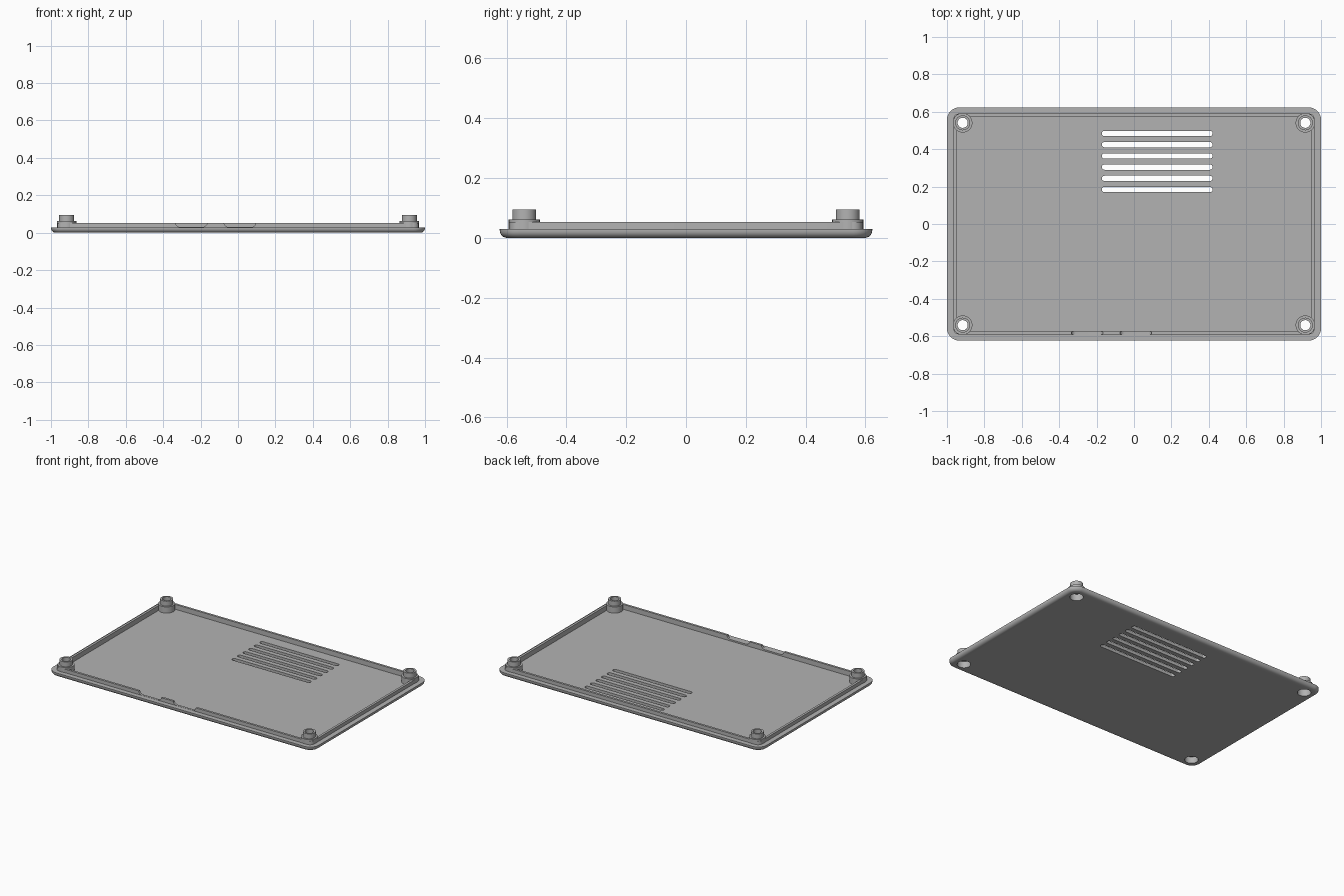
import bpy, bmesh
from math import sin, cos, pi, radians
from mathutils import Matrix

cube = bpy.data.objects.get("Cube")
if cube:
    bpy.data.objects.remove(cube, do_unlink=True)

grey = bpy.data.materials.new("grey plastic")
grey.use_nodes = True
COLOUR = (0.45, 0.45, 0.45, 1)
grey.diffuse_color = COLOUR
grey.node_tree.nodes["Principled BSDF"].inputs["Base Color"].default_value = COLOUR


def finish(bm, name):
    bmesh.ops.recalc_face_normals(bm, faces=bm.faces)
    mesh = bpy.data.meshes.new(name)
    bm.to_mesh(mesh)
    bm.free()
    mesh.materials.append(grey)
    obj = bpy.data.objects.new(name, mesh)
    bpy.context.collection.objects.link(obj)
    return obj


def smooth(obj):
    bpy.ops.object.select_all(action='DESELECT')
    obj.select_set(True)
    bpy.context.view_layer.objects.active = obj
    bpy.ops.object.shade_smooth_by_angle(angle=radians(30))


def rounded_rect(hx, hy, r, steps=8):
    points = []
    for q, (sx, sy) in enumerate(((1, 1), (-1, 1), (-1, -1), (1, -1))):
        for i in range(steps + 1):
            a = (q + i / steps) * pi / 2
            points.append((sx * (hx - r) + r * cos(a), sy * (hy - r) + r * sin(a)))
    return points


def bridge(bm, a, b):
    n = len(a)
    for i in range(n):
        bm.faces.new((a[i], a[(i + 1) % n], b[(i + 1) % n], b[i]))


def loft(bm, levels, matrix=Matrix()):
    """Capped stack of rounded rectangles given as (half x, half y, radius, z)."""
    rings = [[bm.verts.new(matrix @ Matrix.Translation((x, y, z)).translation)
              for x, y in rounded_rect(hx, hy, r)] for hx, hy, r, z in levels]
    for a, b in zip(rings, rings[1:]):
        bridge(bm, a, b)
    bm.faces.new(rings[0][::-1])
    bm.faces.new(rings[-1])


# Tray: rounded underside, shelf, raised lip and recessed floor
HX, HY, EDGE, SHELF, LIP, FLOOR = 1.0, 0.623, 0.025, 0.029, 0.053, 0.02
levels = []
for i in range(7):
    a = i / 6 * pi / 2
    inset = EDGE * (1 - sin(a))
    levels.append((HX - inset, HY - inset, 0.065 - inset, EDGE * (1 - cos(a))))
levels += [(HX, HY, 0.065, SHELF),
           (0.966, 0.59, 0.031, SHELF), (0.966, 0.59, 0.031, LIP),
           (0.95, 0.575, 0.016, LIP), (0.95, 0.575, 0.016, FLOOR)]
bm = bmesh.new()
loft(bm, levels)
tray = finish(bm, "tray")

# Cutter: vent slots, screw holes and port notches
CORNERS = [(sx * 0.916, sy * 0.541) for sx in (-1, 1) for sy in (-1, 1)]
RECESS = 0.042
bm = bmesh.new()
for i in range(6):
    move = Matrix.Translation((0.124, 0.184 + 0.06 * i, 0))
    loft(bm, [(0.296, 0.014, 0.0135, z) for z in (-0.1, 0.1)], move)
for x, y in CORNERS:
    bmesh.ops.create_cone(bm, cap_ends=True, segments=32, radius1=RECESS,
                          radius2=RECESS, depth=0.2,
                          matrix=Matrix.Translation((x, y, 0)))
for x in (-0.25, 0.01):
    turn = Matrix.Translation((x, -0.58, 0.08)) @ Matrix.Rotation(pi / 2, 4, 'X')
    loft(bm, [(0.085, 0.05, 0.025, z) for z in (-0.014, 0.014)], turn)
cutter = finish(bm, "cutter")
cutter.hide_render = True

cut = tray.modifiers.new("openings", 'BOOLEAN')
cut.operation = 'DIFFERENCE'
cut.solver = 'EXACT'
cut.object = cutter
bpy.context.view_layer.objects.active = tray
bpy.ops.object.modifier_apply(modifier=cut.name)
bpy.data.objects.remove(cutter, do_unlink=True)
smooth(tray)

# Screw posts: wide base with a narrower hollow peg, recessed from below
PROFILE = [(RECESS, 0.01), (RECESS, 0.045), (0.027, 0.045), (0.027, 0.095),
           (0.04, 0.095), (0.04, 0.062), (0.052, 0.062), (0.052, 0.01)]
SIDES = 32
for x, y in CORNERS:
    bm = bmesh.new()
    rings = [[bm.verts.new((x + r * cos(2 * pi * i / SIDES),
                            y + r * sin(2 * pi * i / SIDES), z))
              for i in range(SIDES)] for r, z in PROFILE]
    for k in range(len(rings)):
        bridge(bm, rings[k - 1], rings[k])
    name = ("front" if y < 0 else "back") + ("_left" if x > 0 else "_right")
    smooth(finish(bm, name + "_screw_post"))
